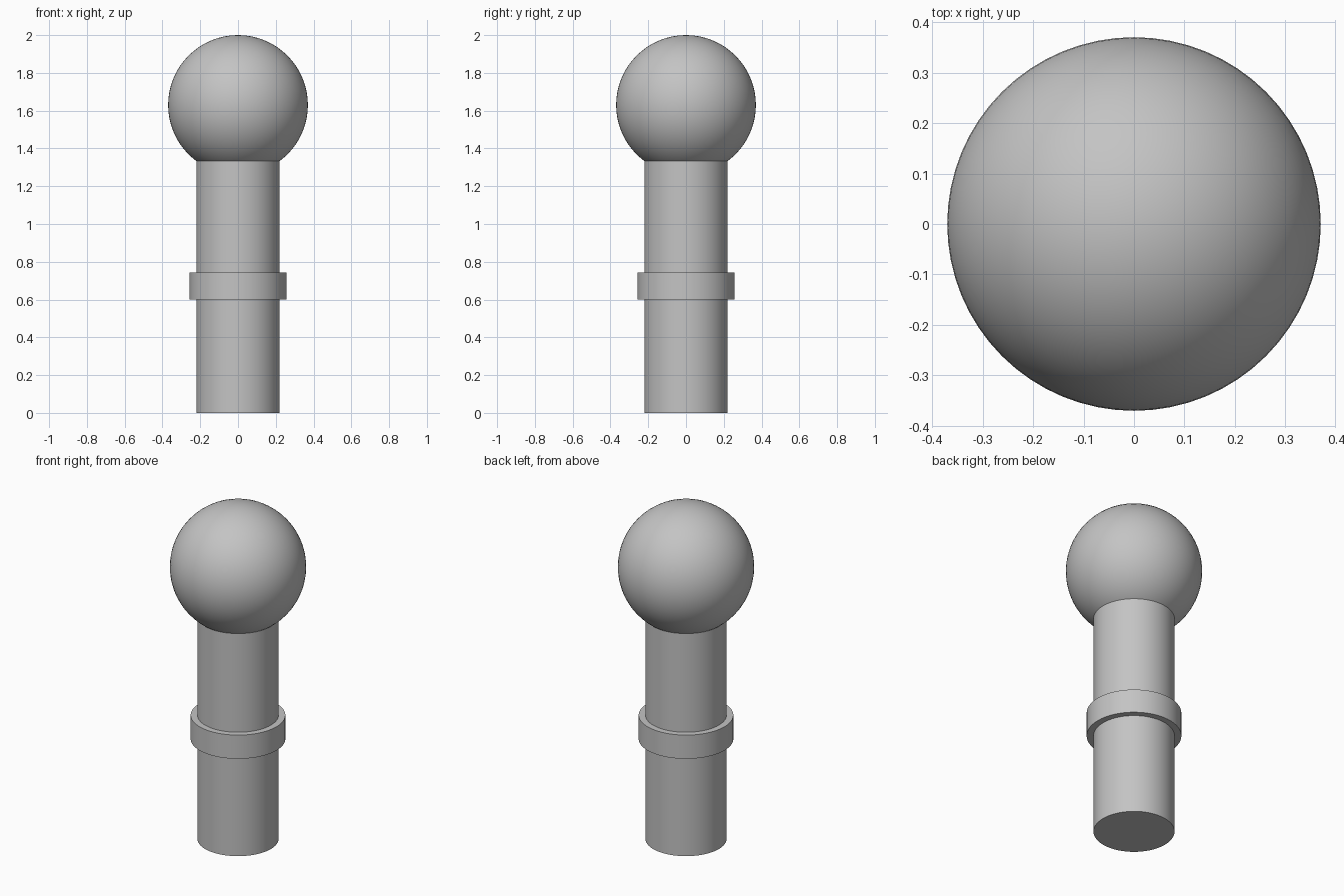
import bpy
import math

cube = bpy.data.objects.get("Cube")
if cube:
    bpy.data.objects.remove(cube, do_unlink=True)

GREY = (0.55, 0.55, 0.55, 1.0)
BALL_RADIUS = 0.37
BALL_Z = 2.0 - BALL_RADIUS
POST_RADIUS = 0.22
# The post ends where its rim meets the ball
POST_TOP = BALL_Z - math.sqrt(BALL_RADIUS ** 2 - POST_RADIUS ** 2)

grey = bpy.data.materials.new("plain_grey")
grey.use_nodes = True
grey.diffuse_color = GREY
grey.node_tree.nodes["Principled BSDF"].inputs["Base Color"].default_value = GREY


def finish(name):
    """Name, colour and smooth the part just added."""
    part = bpy.context.object
    part.name = name
    part.data.materials.append(grey)
    bpy.ops.object.shade_smooth_by_angle(angle=math.radians(30))


def cylinder(name, radius, bottom, top):
    bpy.ops.mesh.primitive_cylinder_add(
        vertices=64, radius=radius, depth=top - bottom,
        location=(0, 0, (bottom + top) / 2))
    finish(name)


# Upright post and the collar around it
cylinder("post", POST_RADIUS, 0, POST_TOP)
cylinder("collar", 0.257, 0.6, 0.742)

# Round knob on top
bpy.ops.mesh.primitive_uv_sphere_add(
    segments=64, ring_count=32, radius=BALL_RADIUS, location=(0, 0, BALL_Z))
finish("ball_knob")
